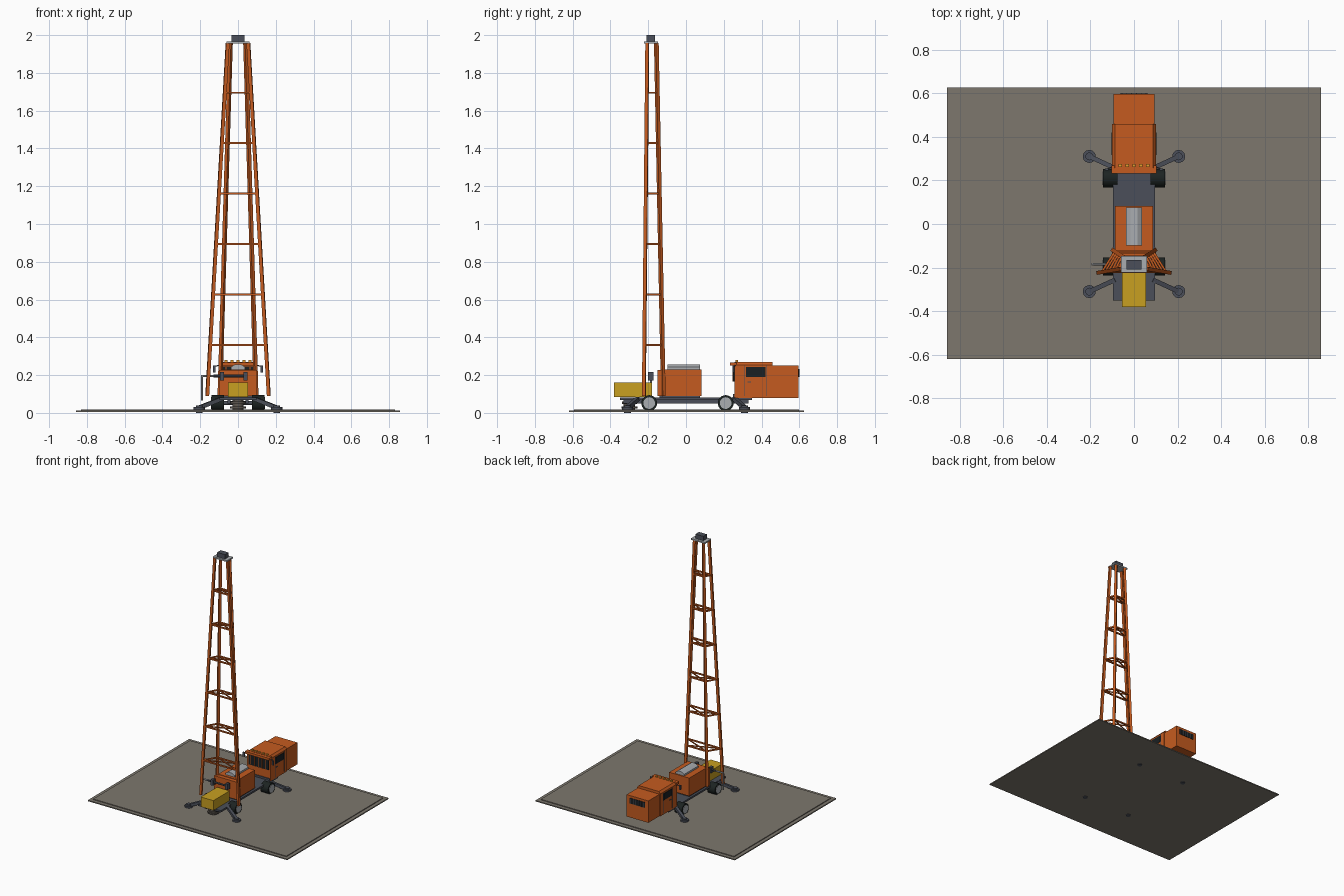
import bpy, bmesh, math
from mathutils import Vector, Matrix

if "Cube" in bpy.data.objects:
    bpy.data.objects.remove(bpy.data.objects["Cube"])


def material(name, r, g, b):
    m = bpy.data.materials.new(name)
    m.use_nodes = True
    m.diffuse_color = (r, g, b, 1)
    m.node_tree.nodes["Principled BSDF"].inputs["Base Color"].default_value = (r, g, b, 1)
    return m


ORANGE = material("orange paint", 0.56, 0.105, 0.014)
YELLOW = material("yellow paint", 0.58, 0.35, 0.015)
CONCRETE = material("concrete", 0.205, 0.185, 0.155)
STEEL = material("dark steel", 0.07, 0.078, 0.1)
METAL = material("light metal", 0.4, 0.42, 0.44)
GLASS = material("dark glass", 0.01, 0.014, 0.016)
RUBBER = material("rubber", 0.012, 0.017, 0.016)
AMBER = material("amber lamp", 0.8, 0.35, 0.03)
IRON = material("cast iron", 0.11, 0.095, 0.08)


def finish(name, bm, mat, smooth=False):
    bmesh.ops.recalc_face_normals(bm, faces=bm.faces)
    me = bpy.data.meshes.new(name)
    bm.to_mesh(me)
    bm.free()
    ob = bpy.data.objects.new(name, me)
    bpy.context.collection.objects.link(ob)
    me.materials.append(mat)
    if smooth:
        bpy.ops.object.select_all(action='DESELECT')
        ob.select_set(True)
        bpy.context.view_layer.objects.active = ob
        bpy.ops.object.shade_smooth_by_angle(angle=math.radians(35))
    return ob


def box(name, mat, x, y, z):
    """Box from (low, high) ranges on each axis."""
    bm = bmesh.new()
    size = [r[1] - r[0] for r in (x, y, z)]
    mid = [sum(r) / 2 for r in (x, y, z)]
    bmesh.ops.create_cube(bm, size=1, matrix=Matrix.Translation(mid) @ Matrix.Diagonal((*size, 1)))
    return finish(name, bm, mat)


def along(a, b):
    a, b = Vector(a), Vector(b)
    turn = (b - a).to_track_quat('Z', 'Y').to_matrix().to_4x4()
    return Matrix.Translation((a + b) / 2) @ turn, (b - a).length


def beam(name, mat, a, b, w):
    m, length = along(a, b)
    bm = bmesh.new()
    bmesh.ops.create_cube(bm, size=1, matrix=m @ Matrix.Diagonal((w, w, length, 1)))
    return finish(name, bm, mat)


def rod(name, mat, a, b, r, sides=16):
    m, length = along(a, b)
    bm = bmesh.new()
    bmesh.ops.create_cone(bm, cap_ends=True, segments=sides, radius1=r, radius2=r, depth=length, matrix=m)
    return finish(name, bm, mat, sides > 8)


def extrude_y(name, mat, profile, y0, y1):
    """Solid from an x-z outline pushed along y."""
    bm = bmesh.new()
    face = bm.faces.new([bm.verts.new((x, y0, z)) for x, z in profile])
    new = bmesh.ops.extrude_face_region(bm, geom=[face])
    bmesh.ops.translate(bm, vec=(0, y1 - y0, 0),
                        verts=[v for v in new["geom"] if isinstance(v, bmesh.types.BMVert)])
    return finish(name, bm, mat)


def sym(v):
    return (-v, v)


# Ground pad
box("ground_slab", CONCRETE, sym(0.857), (-0.62, 0.625), (0.004, 0.012))
box("ground_top", CONCRETE, sym(0.83), (-0.592, 0.597), (0.012, 0.018))

# Chassis
box("chassis_deck", STEEL, sym(0.097), sym(0.35), (0.068, 0.082))
for s in (-1, 1):
    box("chassis_rail", STEEL, sorted((s * 0.04, s * 0.055)), sym(0.33), (0.05, 0.068))

# Wheels
for y in (-0.195, 0.21):
    rod("axle", STEEL, (-0.1, y, 0.052), (0.1, y, 0.052), 0.01)
    for s in (-1, 1):
        rod("tyre", RUBBER, (s * 0.075, y, 0.052), (s * 0.141, y, 0.052), 0.042, 24)
        rod("hub", METAL, (s * 0.14, y, 0.052), (s * 0.144, y, 0.052), 0.031, 20)

# Outriggers
for sx in (-1, 1):
    for sy in (-1, 1):
        foot = (sx * 0.205, sy * 0.31)
        beam("outrigger_arm", STEEL, (sx * 0.085, sy * 0.255, 0.075), (*foot, 0.028), 0.021)
        rod("outrigger_foot", STEEL, (*foot, 0.018), (*foot, 0.03), 0.03, 12)
        rod("outrigger_pin", STEEL, (*foot, 0), (*foot, 0.04), 0.018, 12)

# Operator cab
extrude_y("cab_body", ORANGE, [(-0.1, 0.08), (0.1, 0.08), (0.1, 0.254), (0.087, 0.27),
                               (-0.087, 0.27), (-0.1, 0.254)], 0.256, 0.458)
box("cab_visor", ORANGE, sym(0.104), (0.232, 0.268), (0.25, 0.268))
box("windshield", GLASS, sym(0.086), (0.25, 0.257), (0.165, 0.245))
box("cab_bumper", STEEL, sym(0.095), (0.25, 0.257), (0.085, 0.1))
for i in range(5):
    x = (i - 2) * 0.032
    box("roof_lamp", AMBER, (x - 0.008, x + 0.008), (0.262, 0.274), (0.268, 0.279))
    box("window_guard", ORANGE, (x - 0.002, x + 0.002), (0.247, 0.25), (0.165, 0.245))
for s in (-1, 1):
    side = sorted((s * 0.099, s * 0.103))
    box("side_window", GLASS, side, (0.317, 0.42), (0.19, 0.242))
    box("door_seam", STEEL, sorted((s * 0.1, s * 0.1015)), (0.31, 0.313), (0.09, 0.25))
    box("door_seam", STEEL, sorted((s * 0.1, s * 0.1015)), (0.424, 0.427), (0.09, 0.25))
    box("door_handle", STEEL, side, (0.325, 0.345), (0.16, 0.166))
    rod("mirror_arm", STEEL, (s * 0.1, 0.262, 0.252), (s * 0.128, 0.25, 0.245), 0.003, 8)
    box("mirror", STEEL, sorted((s * 0.118, s * 0.132)), (0.246, 0.254), (0.215, 0.25))

# Rear engine box with slotted grille
box("rear_engine_box", ORANGE, sym(0.093), (0.456, 0.595), (0.08, 0.25))
box("rear_grille", GLASS, sym(0.065), (0.595, 0.598), (0.19, 0.232))
for i in range(6):
    x = (i - 2.5) * 0.022
    box("grille_bar", STEEL, (x - 0.002, x + 0.002), (0.598, 0.6), (0.19, 0.232))

# Winch housing with rounded tank on top
box("winch_housing", ORANGE, sym(0.086), (-0.12, 0.083), (0.09, 0.23))
box("winch_front_panel", ORANGE, sym(0.1), (-0.15, -0.118), (0.09, 0.226))
box("winch_plinth", STEEL, sym(0.08), (-0.14, 0.075), (0.08, 0.092))
extrude_y("roof_tank", METAL, [(-0.037, 0.228), (0.037, 0.228), (0.037, 0.243), (0.017, 0.256),
                               (-0.017, 0.256), (-0.037, 0.243)], -0.098, 0.075)

# Front tool chest
box("tool_chest", YELLOW, sym(0.054), (-0.38, -0.18), (0.084, 0.16))

# Mast: four tapering legs with braced levels
BASE, TOP = 0.09, 1.957
FRONT = (Vector((0.163, -0.223, BASE)), Vector((0.055, -0.205, TOP)))
BACK = (Vector((0.096, -0.12, BASE)), Vector((0.04, -0.157, TOP)))


def leg_point(leg, s, z):
    p = leg[0].lerp(leg[1], (z - BASE) / (TOP - BASE))
    return Vector((s * p.x, p.y, p.z))


for name, leg in (("front", FRONT), ("back", BACK)):
    for s in (-1, 1):
        beam("mast_%s_leg" % name, ORANGE, leg_point(leg, s, BASE), leg_point(leg, s, TOP), 0.018)
for level in range(6):
    z = 0.36 + level * 0.267
    a, b = leg_point(FRONT, -1, z), leg_point(FRONT, 1, z)
    c, d = leg_point(BACK, 1, z), leg_point(BACK, -1, z)
    for p, q in ((a, b), (b, c), (c, d), (d, a)):
        beam("mast_rung", ORANGE, p, q, 0.01)
    for p, q in ((a, c), (b, d)):
        beam("mast_brace", ORANGE, p, q, 0.007)

# Mast crown
box("crown_plate", METAL, sym(0.06), (-0.222, -0.147), (1.955, 1.966))
box("crown_block", STEEL, sym(0.034), (-0.208, -0.164), (1.966, 2.0))

# Pipe tong on a side bar
rod("tong_bar", STEEL, (-0.13, -0.185, 0.195), (0.05, -0.185, 0.195), 0.007, 10)
rod("tong_pipe", METAL, (-0.195, -0.185, 0.195), (-0.13, -0.185, 0.195), 0.006, 10)
rod("hanging_hose", METAL, (-0.19, -0.185, 0.065), (-0.19, -0.185, 0.2), 0.006, 10)
for x in (-0.085, 0.04):
    box("tong_clamp", STEEL, (x - 0.01, x + 0.01), (-0.2, -0.172), (0.172, 0.217))

# Well head under the deck
for r, z0, z1 in ((0.03, 0.018, 0.068), (0.042, 0.024, 0.034), (0.04, 0.048, 0.06)):
    rod("well_head", IRON, (0, -0.3, z0), (0, -0.3, z1), r, 12)
